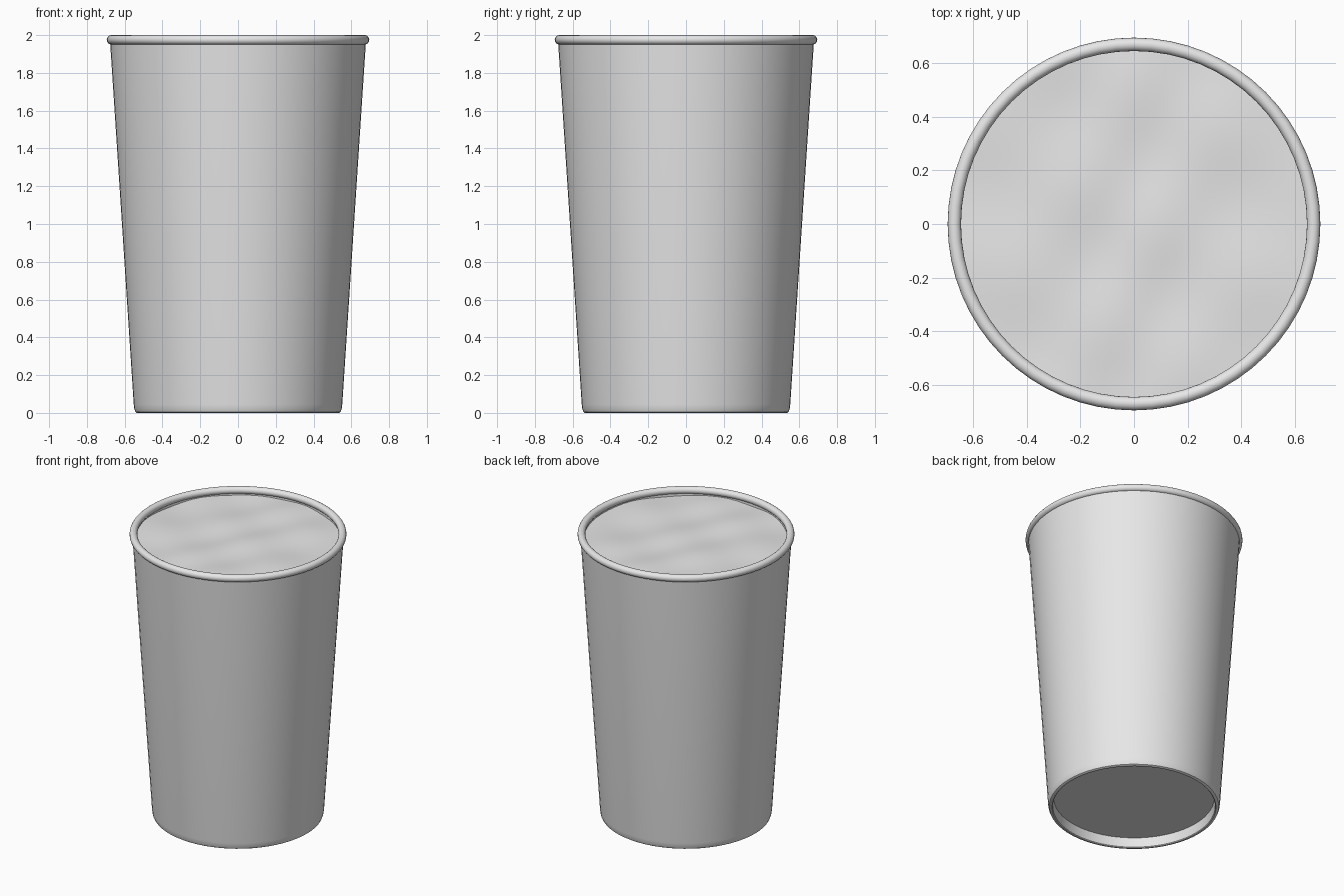
import bpy, bmesh, math

if "Cube" in bpy.data.objects:
    bpy.data.objects.remove(bpy.data.objects["Cube"])

SEG = 64

grey = bpy.data.materials.new("light_grey")
grey.diffuse_color = (0.8, 0.8, 0.8, 1)
grey.use_nodes = True
grey.node_tree.nodes["Principled BSDF"].inputs["Base Color"].default_value = grey.diffuse_color


def lathe(name, profile, closed=False):
    """Revolve an (r, z) profile about the z axis; r = 0 becomes a pole."""
    bm = bmesh.new()
    rings = []
    for r, z in profile:
        if r == 0:
            rings.append([bm.verts.new((0, 0, z))] * SEG)
        else:
            rings.append([bm.verts.new((r * math.cos(2 * math.pi * i / SEG),
                                        r * math.sin(2 * math.pi * i / SEG), z))
                          for i in range(SEG)])
    pairs = list(zip(rings, rings[1:]))
    if closed:
        pairs.append((rings[-1], rings[0]))
    for a, b in pairs:
        for i in range(SEG):
            j = (i + 1) % SEG
            quad = list(dict.fromkeys((a[i], a[j], b[j], b[i])))
            bm.faces.new(quad)
    bmesh.ops.recalc_face_normals(bm, faces=bm.faces[:])
    mesh = bpy.data.meshes.new(name)
    bm.to_mesh(mesh)
    bm.free()
    mesh.materials.append(grey)
    ob = bpy.data.objects.new(name, mesh)
    bpy.context.collection.objects.link(ob)
    return ob


def smooth(ob, angle=35):
    bpy.ops.object.select_all(action='DESELECT')
    ob.select_set(True)
    bpy.context.view_layer.objects.active = ob
    bpy.ops.object.shade_smooth_by_angle(angle=math.radians(angle))


# Tapered cup wall with recessed base
cup = lathe("cup_body", [
    (0, 0.07), (0.515, 0.07), (0.52, 0.005), (0.525, 0.0), (0.535, 0.0),
    (0.543, 0.005), (0.549, 0.02), (0.552, 0.045), (0.677, 1.96),
    (0.655, 1.96), (0.535, 0.09), (0, 0.09)])
smooth(cup)

# Rolled lip
lip = lathe("rolled_lip", [
    (0.67 + 0.025 * math.cos(2 * math.pi * k / 16),
     1.975 + 0.025 * math.sin(2 * math.pi * k / 16)) for k in range(16)], closed=True)
smooth(lip, 60)

# Gently rippled drink surface
drink = lathe("drink_surface", [(0, 1.945)] + [(0.656 * k / 20, 1.945) for k in range(1, 21)])
for v in drink.data.vertices:
    x, y = v.co.x, v.co.y
    v.co.z += (0.004 * math.sin(9 * (x - y) + 2 * math.sin(4 * x))
               + 0.003 * math.sin(7 * x + 13 * y + 1))
if drink.data.polygons[0].normal.z < 0:
    drink.data.flip_normals()
smooth(drink, 60)
